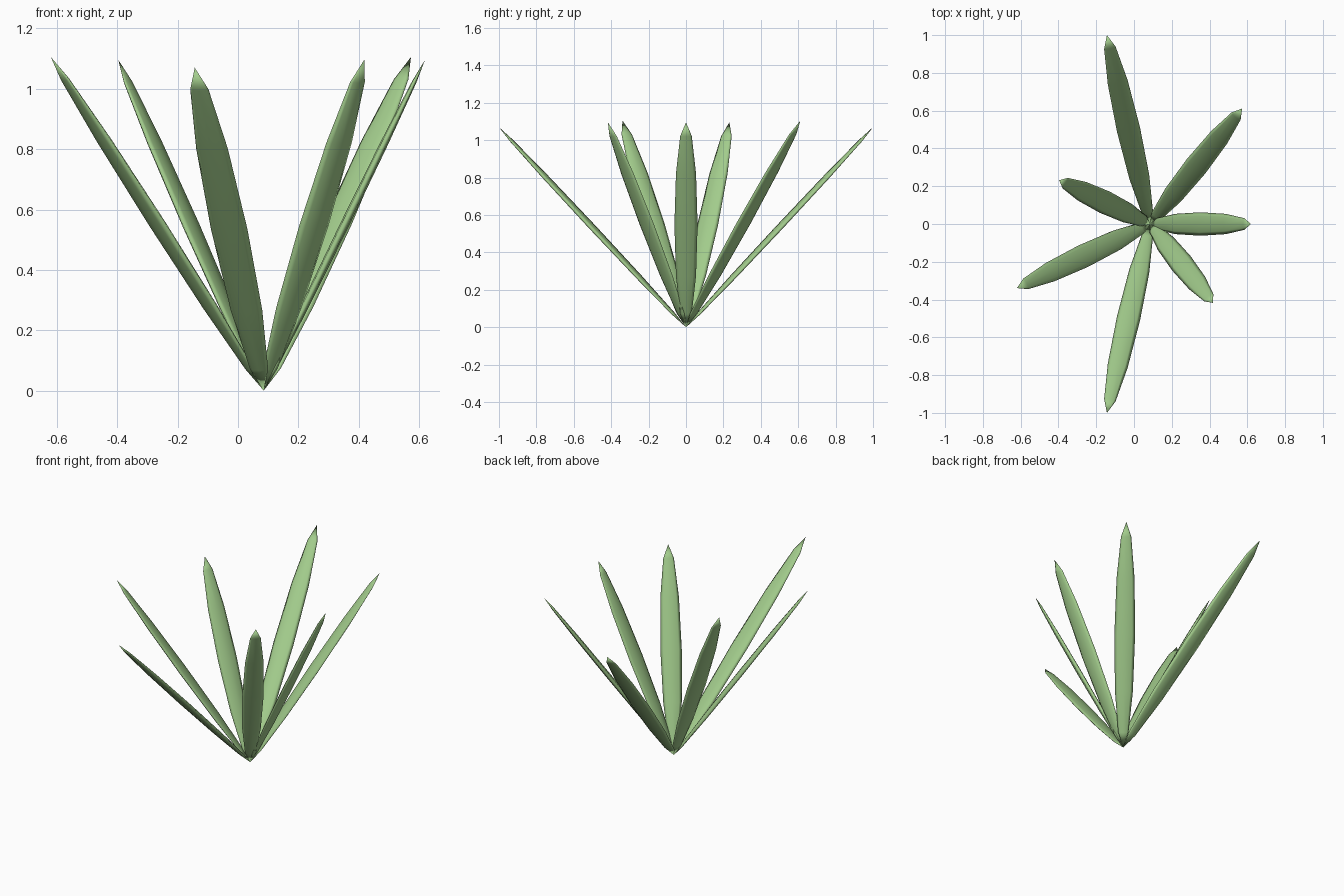
import bpy, bmesh, math
from mathutils import Matrix, Vector

if "Cube" in bpy.data.objects:
    bpy.data.objects.remove(bpy.data.objects["Cube"])

mat = bpy.data.materials.new("leaf_green")
mat.diffuse_color = (0.36, 0.60, 0.26, 1)
mat.use_nodes = True
mat.node_tree.nodes["Principled BSDF"].inputs["Base Color"].default_value = mat.diffuse_color

BASE = Vector((0.085, 0, 0))
COUNT = 7
# (length, tilt from vertical in degrees), repeating every three leaves
SHAPES = [(1.219, 26.0), (1.354, 35.3), (1.482, 43.8)]
HALF_WIDTH, HALF_THICK = 0.062, 0.015


def leaf(i):
    """Flattened low-poly ellipsoid with its lower pole on the shared base."""
    length, tilt = SHAPES[i % 3]
    bm = bmesh.new()
    bmesh.ops.create_uvsphere(bm, u_segments=8, v_segments=6, radius=1)
    place = (Matrix.Translation(BASE)
             @ Matrix.Rotation(2 * math.pi * i / COUNT, 4, 'Z')
             @ Matrix.Rotation(math.radians(tilt), 4, 'Y')
             @ Matrix.Translation((0, 0, length / 2))
             @ Matrix.Diagonal((HALF_THICK, HALF_WIDTH, length / 2, 1)))
    bmesh.ops.transform(bm, matrix=place, verts=bm.verts)
    for f in bm.faces:
        f.smooth = True
    me = bpy.data.meshes.new(f"leaf_{i + 1}")
    bm.to_mesh(me)
    bm.free()
    me.materials.append(mat)
    bpy.context.collection.objects.link(bpy.data.objects.new(me.name, me))


# Fan of leaves around the base
for i in range(COUNT):
    leaf(i)
